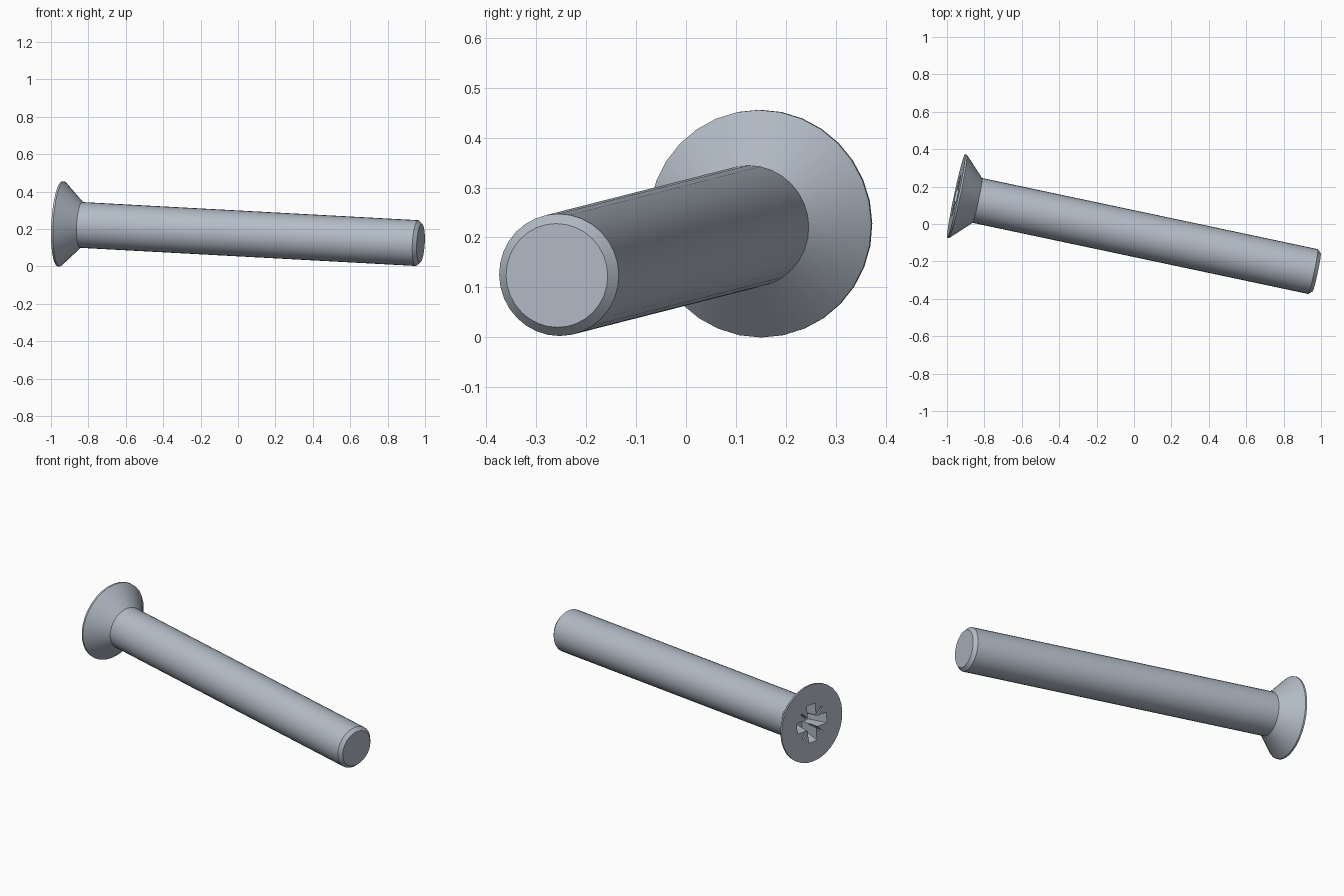
import bpy, bmesh, math
from mathutils import Vector, Matrix

cube = bpy.data.objects.get("Cube")
if cube:
    bpy.data.objects.remove(cube, do_unlink=True)

SEGMENTS = 32
HEAD_R, SHANK_R, TIP_R = 0.228, 0.1225, 0.104
HEAD_CENTRE = Vector((-0.951, 0.150, 0.228))
TIP_CENTRE = Vector((0.977, -0.2585, 0.124))

steel = bpy.data.materials.new("blue grey steel")
steel.use_nodes = True
colour = (0.45, 0.50, 0.57, 1)
steel.diffuse_color = colour
steel.node_tree.nodes["Principled BSDF"].inputs["Base Color"].default_value = colour


def loft(name, rings):
    """Solid through a list of closed rings, capped at both ends."""
    bm = bmesh.new()
    loops = [[bm.verts.new(p) for p in ring] for ring in rings]
    for a, b in zip(loops, loops[1:]):
        for i in range(len(a)):
            j = (i + 1) % len(a)
            bm.faces.new((a[i], a[j], b[j], b[i]))
    bm.faces.new(loops[0][::-1])
    bm.faces.new(loops[-1])
    bmesh.ops.recalc_face_normals(bm, faces=bm.faces)
    mesh = bpy.data.meshes.new(name)
    bm.to_mesh(mesh)
    bm.free()
    mesh.materials.append(steel)
    obj = bpy.data.objects.new(name, mesh)
    bpy.context.collection.objects.link(obj)
    return obj


def circle(radius, z):
    return [(radius * math.cos(a), radius * math.sin(a), z)
            for a in (math.tau * i / SEGMENTS for i in range(SEGMENTS))]


def cross(reach, half_width, z, turn):
    """Plus-shaped outline made of four arms."""
    points = []
    for k in range(4):
        spin = Matrix.Rotation(turn + k * math.pi / 2, 3, 'Z')
        for x, y in ((reach, -half_width), (reach, half_width), (half_width, half_width)):
            points.append(spin @ Vector((x, y, z)))
    return points


# Countersunk head, shank and chamfered tip along the local z axis
length = (TIP_CENTRE - HEAD_CENTRE).length
screw = loft("countersunk_screw", [
    circle(HEAD_R, 0), circle(HEAD_R, 0.01),
    circle(SHANK_R, 0.116),
    circle(SHANK_R, length - 0.02), circle(TIP_R, length)])

# Tapered cross recess, and shallow diagonal ticks between its arms
cutters = [
    loft("cross_recess_cutter", [cross(0.115, 0.032, -0.01, 0), cross(0.068, 0.026, 0.11, 0)]),
    loft("tick_cutter", [cross(0.115, 0.005, -0.01, math.pi / 4),
                         cross(0.06, 0.004, 0.06, math.pi / 4)])]
bpy.ops.object.select_all(action='DESELECT')
bpy.context.view_layer.objects.active = screw
screw.select_set(True)
for cutter in cutters:
    cutter.hide_render = True
    cut = screw.modifiers.new("recess", 'BOOLEAN')
    cut.operation = 'DIFFERENCE'
    cut.solver = 'EXACT'
    cut.object = cutter
    bpy.ops.object.modifier_apply(modifier=cut.name)
    bpy.data.objects.remove(cutter, do_unlink=True)

bpy.ops.object.shade_smooth_by_angle(angle=math.radians(25))

# Lay the screw on the ground
axis = TIP_CENTRE - HEAD_CENTRE
screw.rotation_euler = axis.to_track_quat('Z', 'Y').to_euler()
screw.location = HEAD_CENTRE
